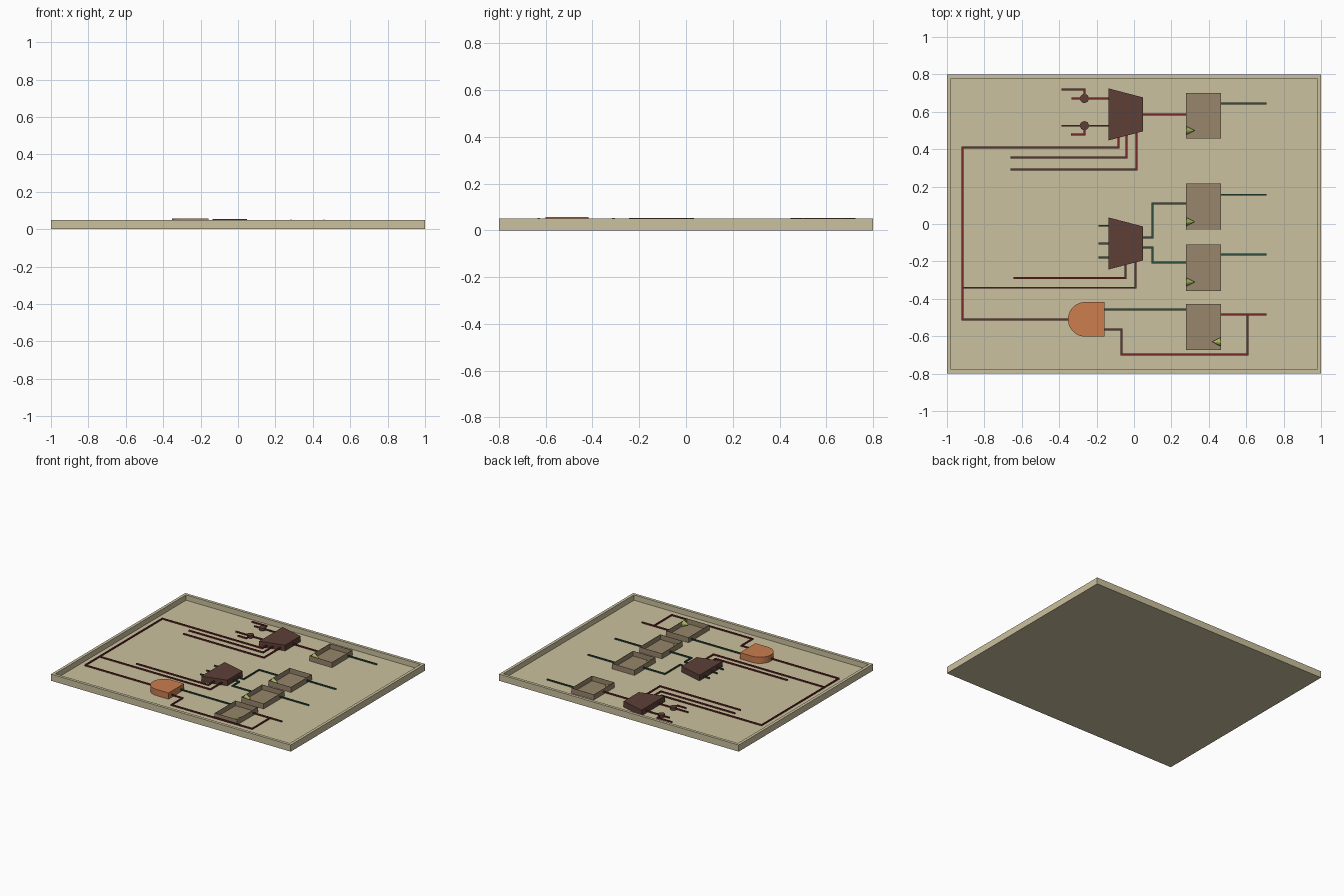
import bpy, bmesh, math
from mathutils import Vector, Matrix

if "Cube" in bpy.data.objects:
    bpy.data.objects.remove(bpy.data.objects["Cube"])


def srgb(h):
    c = [int(h[i:i + 2], 16) / 255 for i in (0, 2, 4)]
    return [v / 12.92 if v <= 0.04045 else ((v + 0.055) / 1.055) ** 2.4 for v in c] + [1]


def material(name, h):
    m = bpy.data.materials.new(name)
    m.diffuse_color = srgb(h)
    m.use_nodes = True
    m.node_tree.nodes["Principled BSDF"].inputs["Base Color"].default_value = m.diffuse_color
    return m


SAND = material("sand", "CBC19F")
TAUPE = material("taupe", "97866B")
BROWN = material("dark brown", "5D4037")
ORANGE = material("copper orange", "CB7D4E")
RED = material("dark red", "782A2D")
GREEN = material("dark green", "2E5040")
LIME = material("olive green", "A6B860")


def finish(name, bm, mat):
    bmesh.ops.recalc_face_normals(bm, faces=bm.faces)
    me = bpy.data.meshes.new(name)
    bm.to_mesh(me)
    bm.free()
    me.materials.append(mat)
    ob = bpy.data.objects.new(name, me)
    bpy.context.collection.objects.link(ob)
    return ob


def prism(name, pts, z0, z1, mat):
    """Extrude a flat outline from z0 up to z1."""
    bm = bmesh.new()
    f = bm.faces.new([bm.verts.new((x, y, z0)) for x, y in pts])
    ext = bmesh.ops.extrude_face_region(bm, geom=[f], use_keep_orig=True)
    vs = [g for g in ext["geom"] if isinstance(g, bmesh.types.BMVert)]
    bmesh.ops.translate(bm, verts=vs, vec=(0, 0, z1 - z0))
    return finish(name, bm, mat)


def open_box(name, x0, x1, y0, y1, z0, z1, wall, floor, mat):
    """Box with a recessed top."""
    bm = bmesh.new()
    bmesh.ops.create_cube(bm, size=1)
    for v in bm.verts:
        v.co = (x0 if v.co.x < 0 else x1, y0 if v.co.y < 0 else y1, z0 if v.co.z < 0 else z1)
    bm.normal_update()
    top = max(bm.faces, key=lambda f: f.calc_center_median().z)
    bmesh.ops.inset_region(bm, faces=[top], thickness=wall)
    ext = bmesh.ops.extrude_face_region(bm, geom=[top])
    vs = [g for g in ext["geom"] if isinstance(g, bmesh.types.BMVert)]
    bmesh.ops.translate(bm, verts=vs, vec=(0, 0, floor - z1))
    if top.is_valid:
        bm.faces.remove(top)
    return finish(name, bm, mat)


def wire(name, pts, mat, w=0.0045, z0=0.0245, z1=0.0335):
    """Square wire with mitred right-angle corners."""
    p = [Vector(q) for q in pts]
    n = []
    for a, b in zip(p, p[1:]):
        d = (b - a).normalized()
        n.append(Vector((-d.y, d.x)))
    off = [n[0]] + [a + b for a, b in zip(n, n[1:])] + [n[-1]]
    left = [q + o * w for q, o in zip(p, off)]
    right = [q - o * w for q, o in zip(p, off)]
    prism(name, left + right[::-1], z0, z1, mat)


# Tray
FLOOR = 0.01
open_box("tray", -1, 1, -0.8, 0.8, 0, 0.05, 0.031, FLOOR, SAND)

# Register boxes, each with a clock cone on one inner side
for i, (y0, y1, cy, side) in enumerate([(0.457, 0.70, 0.50, 1), (-0.033, 0.217, 0.012, 1),
                                        (-0.358, -0.11, -0.31, 1), (-0.674, -0.428, -0.63, -1)]):
    open_box(f"register_box_{i + 1}", 0.278, 0.465, y0, y1, FLOOR, 0.05, 0.003, FLOOR + 0.003, TAUPE)
    bm = bmesh.new()
    x = 0.3035 if side > 0 else 0.4395
    bmesh.ops.create_cone(bm, cap_ends=True, segments=20, radius1=0.023, radius2=0, depth=0.045,
                          matrix=Matrix.Translation((x, cy, 0.03)) @ Matrix.Rotation(side * math.pi / 2, 4, "Y"))
    finish(f"clock_cone_{i + 1}", bm, LIME)

# Selector blocks
for name, cy in (("upper_selector", 0.586), ("lower_selector", -0.104)):
    prism(name, [(-0.136, cy + 0.139), (-0.136, cy - 0.139), (0.047, cy - 0.091), (0.047, cy + 0.091)],
          FLOOR, 0.053, BROWN)

# Round-backed gate
arc = [math.radians(90 + 180 * i / 24) for i in range(25)]
prism("gate", [(-0.158, -0.602), (-0.158, -0.417)] +
      [(-0.2605 + 0.0925 * math.cos(a), -0.5095 + 0.0925 * math.sin(a)) for a in arc],
      FLOOR, 0.057, ORANGE)

# Junction discs
for i, y in enumerate((0.671, 0.526)):
    ring = [2 * math.pi * k / 16 for k in range(16)]
    prism(f"junction_{i + 1}", [(-0.265 + 0.024 * math.cos(a), y + 0.024 * math.sin(a)) for a in ring],
          0.02, 0.04, BROWN)

# Red wires
red = [
    [(-0.388, 0.719), (-0.265, 0.719), (-0.265, 0.671)],
    [(-0.334, 0.671), (-0.136, 0.671)],
    [(-0.388, 0.526), (-0.136, 0.526)],
    [(-0.336, 0.479), (-0.265, 0.479), (-0.265, 0.526)],
    [(0.047, 0.585), (0.278, 0.585)],
    [(-0.083, 0.47), (-0.083, 0.409), (-0.917, 0.409), (-0.917, -0.511), (-0.35, -0.511)],
    [(-0.04, 0.48), (-0.04, 0.356), (-0.66, 0.356)],
    [(0.013, 0.49), (0.013, 0.291), (-0.66, 0.291)],
    [(-0.045, -0.21), (-0.045, -0.289), (-0.644, -0.289)],
    [(0.008, -0.2), (0.008, -0.34), (-0.915, -0.34)],
    [(0.465, -0.484), (0.708, -0.484)],
    [(0.607, -0.484), (0.607, -0.698), (-0.067, -0.698), (-0.067, -0.564), (-0.16, -0.564)],
]
for i, pts in enumerate(red):
    wire(f"red_wire_{i + 1}", pts, RED)

# Green wires
green = [
    [(0.465, 0.644), (0.708, 0.644)],
    [(0.465, 0.156), (0.708, 0.156)],
    [(0.465, -0.163), (0.708, -0.163)],
    [(0.047, -0.072), (0.099, -0.072), (0.099, 0.11), (0.278, 0.11)],
    [(0.047, -0.126), (0.099, -0.126), (0.099, -0.206), (0.278, -0.206)],
    [(-0.158, -0.457), (0.278, -0.457)],
] + [[(-0.19, y), (-0.136, y)] for y in (-0.009, -0.104, -0.179)]
for i, pts in enumerate(green):
    wire(f"green_wire_{i + 1}", pts, GREEN)
